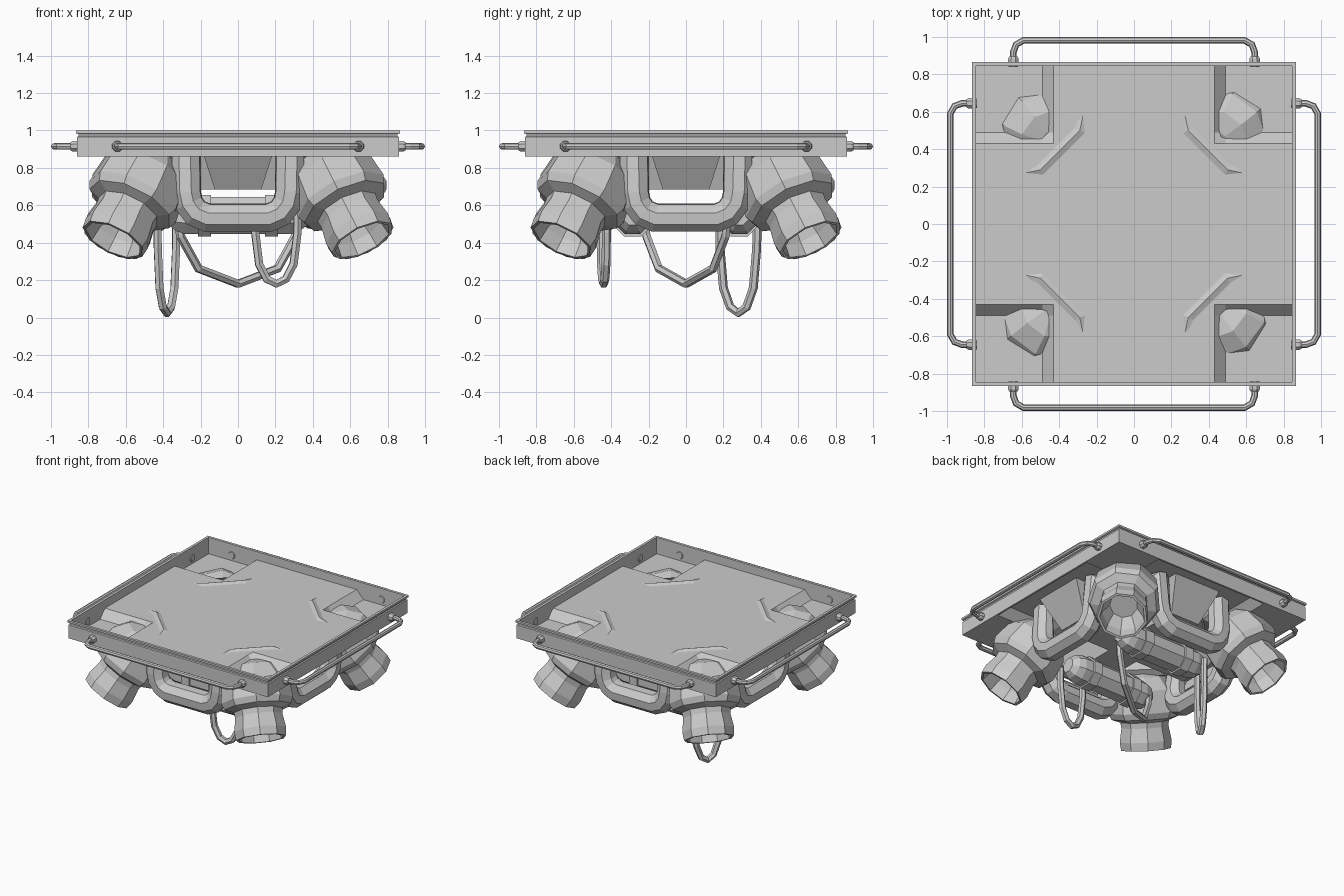
import bpy, bmesh
from math import sin, cos, pi, sqrt
from mathutils import Vector, Matrix

old = bpy.data.objects.get("Cube")
if old:
    bpy.data.objects.remove(old)

grey = bpy.data.materials.new("plain_grey")
grey.use_nodes = True
colour = (0.6, 0.6, 0.6, 1)
grey.diffuse_color = colour
grey.node_tree.nodes["Principled BSDF"].inputs["Base Color"].default_value = colour


def link(name, mesh, matrix=Matrix()):
    ob = bpy.data.objects.new(name, mesh)
    ob.matrix_world = matrix
    mesh.materials.clear()
    mesh.materials.append(grey)
    bpy.context.collection.objects.link(ob)
    return ob


def finish(name, bm, matrix=Matrix()):
    bmesh.ops.recalc_face_normals(bm, faces=bm.faces)
    mesh = bpy.data.meshes.new(name)
    bm.to_mesh(mesh)
    bm.free()
    return link(name, mesh, matrix)


def lathe(name, profile, sides, matrix=Matrix(), loop=False):
    """Turn a (radius, height) profile around local z; cap it or close it on itself."""
    bm = bmesh.new()
    rings = []
    for r, z in profile:
        angles = [2 * pi * (i + 0.5) / sides for i in range(sides)]
        rings.append([bm.verts.new((r * cos(a), r * sin(a), z)) for a in angles])
    pairs = list(zip(rings, rings[1:]))
    if loop:
        pairs.append((rings[-1], rings[0]))
    else:
        bm.faces.new(rings[0])
        bm.faces.new(rings[-1])
    for a, b in pairs:
        for i in range(sides):
            j = (i + 1) % sides
            bm.faces.new((a[i], a[j], b[j], b[i]))
    return finish(name, bm, matrix)


def tube(name, points, radius, detail=2, cyclic=False, matrix=Matrix()):
    curve = bpy.data.curves.new(name, "CURVE")
    curve.dimensions = "3D"
    curve.bevel_depth = radius
    curve.bevel_resolution = detail
    curve.use_fill_caps = True
    spline = curve.splines.new("POLY")
    spline.points.add(len(points) - 1)
    for p, co in zip(spline.points, points):
        p.co = (*co, 1)
    spline.use_cyclic_u = cyclic
    temp = bpy.data.objects.new(name + "_path", curve)
    bpy.context.collection.objects.link(temp)
    graph = bpy.context.evaluated_depsgraph_get()
    mesh = bpy.data.meshes.new_from_object(temp.evaluated_get(graph))
    bpy.data.objects.remove(temp)
    for poly in mesh.polygons:
        poly.use_smooth = False
    return link(name, mesh, matrix)


def turn(k):
    return Matrix.Rotation(k * pi / 2, 4, "Z")


def aim(origin, direction):
    return Matrix.Translation(origin) @ Vector(direction).to_track_quat("Z", "Y").to_matrix().to_4x4()


# Square rim wall with a groove under its top lip
wall = [(.86, .862), (.86, .965), (.853, .97), (.853, .98),
        (.865, .985), (.865, 1), (.845, 1), (.845, .862)]
lathe("rim_wall", [(r * sqrt(2), z) for r, z in wall], 4, loop=True)

# Deck plate with four sunken corners
lines = [-.85, -.49, -.43, .43, .49, .85]
bm = bmesh.new()
grid = [[bm.verts.new((x, y, .872 if min(abs(x), abs(y)) > .46 else .935)) for y in lines]
        for x in lines]
for i in range(5):
    for j in range(5):
        bm.faces.new((grid[i][j], grid[i + 1][j], grid[i + 1][j + 1], grid[i][j + 1]))
deck = finish("deck", bm)
if deck.data.polygons[0].normal.z < 0:
    deck.data.flip_normals()
thick = deck.modifiers.new("thickness", "SOLIDIFY")
thick.thickness = 0.01
thick.offset = -1

# Crossed keel beams below the deck, tapering downwards
for k, name in enumerate(["keel_lengthwise", "keel_crosswise"]):
    bm = bmesh.new()
    bmesh.ops.create_cube(bm, size=2)
    for v in bm.verts:
        low = v.co.z < 0
        v.co = (v.co.x * (.125 if low else .2), v.co.y * (.56 if low else .7),
                .685 if low else .92)
    finish(name, bm, turn(k))

# Continuous pipe that drops into a U on every side
u_half = [(.275, .866), (.275, .67), (.262, .61), (.225, .56), (.165, .534)]
path = []
for k in range(4):
    side = [(-x, -.605, z) for x, z in u_half] + [(x, -.605, z) for x, z in reversed(u_half)]
    side += [(.29, -.50, .866), (.50, -.29, .866)]
    path += [turn(k) @ Vector(p) for p in side]
tube("ring_pipe", path, .081, cyclic=True)

# Corner thrusters: shouldered body, neck, flared open nozzle, leaning outwards
thruster = [(.07, 0), (.17, .04), (.24, .13), (.26, .29), (.24, .335),
            (.175, .36), (.17, .40), (.187, .50), (.18, .56),
            (.162, .56), (.15, .48), (.10, .37)]
for k in range(4):
    lathe("thruster_%d" % (k + 1), thruster, 9,
          turn(k) @ aim((.438, .438, .871), (.5, .5, -1)))

# Grab rails with nuts outside and flat bolts inside the wall
rail_half = [(.645, .85), (.645, .92), (.63, .96), (.59, .982)]
rail = [(-x, -y, .915) for x, y in rail_half] + [(x, -y, .915) for x, y in reversed(rail_half)]
for k in range(4):
    tube("grab_rail_%d" % (k + 1), rail, .018, matrix=turn(k))
    for x in (-.645, .645):
        lathe("rail_nut", [(.03, 0), (.03, .03), (.024, .04)], 8,
              turn(k) @ aim((x, -.855, .915), (0, -1, 0)))
        lathe("rail_bolt", [(.03, 0), (.026, .008)], 8,
              turn(k) @ aim((x, -.847, .915), (0, 1, 0)))

# Two slung tanks with rounded ends, each held by two bands
tank = [(.055, -.37), (.09, -.33), (.107, -.28), (.107, .28), (.09, .33), (.055, .37)]
for s, side in ((1, "rear"), (-1, "front")):
    lathe(side + "_tank", tank, 8, aim((0, s * .285, .545), (1, 0, 0)))
    for x in (-.18, .18):
        lathe(side + "_tank_band", [(.12, -.035), (.12, .035)], 8,
              aim((x, s * .285, .545), (1, 0, 0)))


# Hanging hoses
def hose(name, start, end, top, bottom, sag):
    a, b = Vector((*start, 0)), Vector((*end, 0))
    both = sag + [(1 - t, h) for t, h in reversed(sag[:-1])]
    pts = [a.lerp(b, t) + Vector((0, 0, bottom + h * (top - bottom))) for t, h in both]
    tube(name, pts, .024, detail=1)


narrow = [(0, 1), (.01, .65), (.1, .25), (.28, .06), (.5, 0)]
wide = [(0, 1), (.02, .75), (.17, .24), (.5, 0)]
hose("long_hose", (-.43, .18), (-.33, .38), .56, .024, narrow)
hose("middle_hose", (-.32, -.22), (.32, .22), .52, .18, wide)
hose("front_hose", (.09, -.455), (.32, -.425), .60, .18, narrow)
